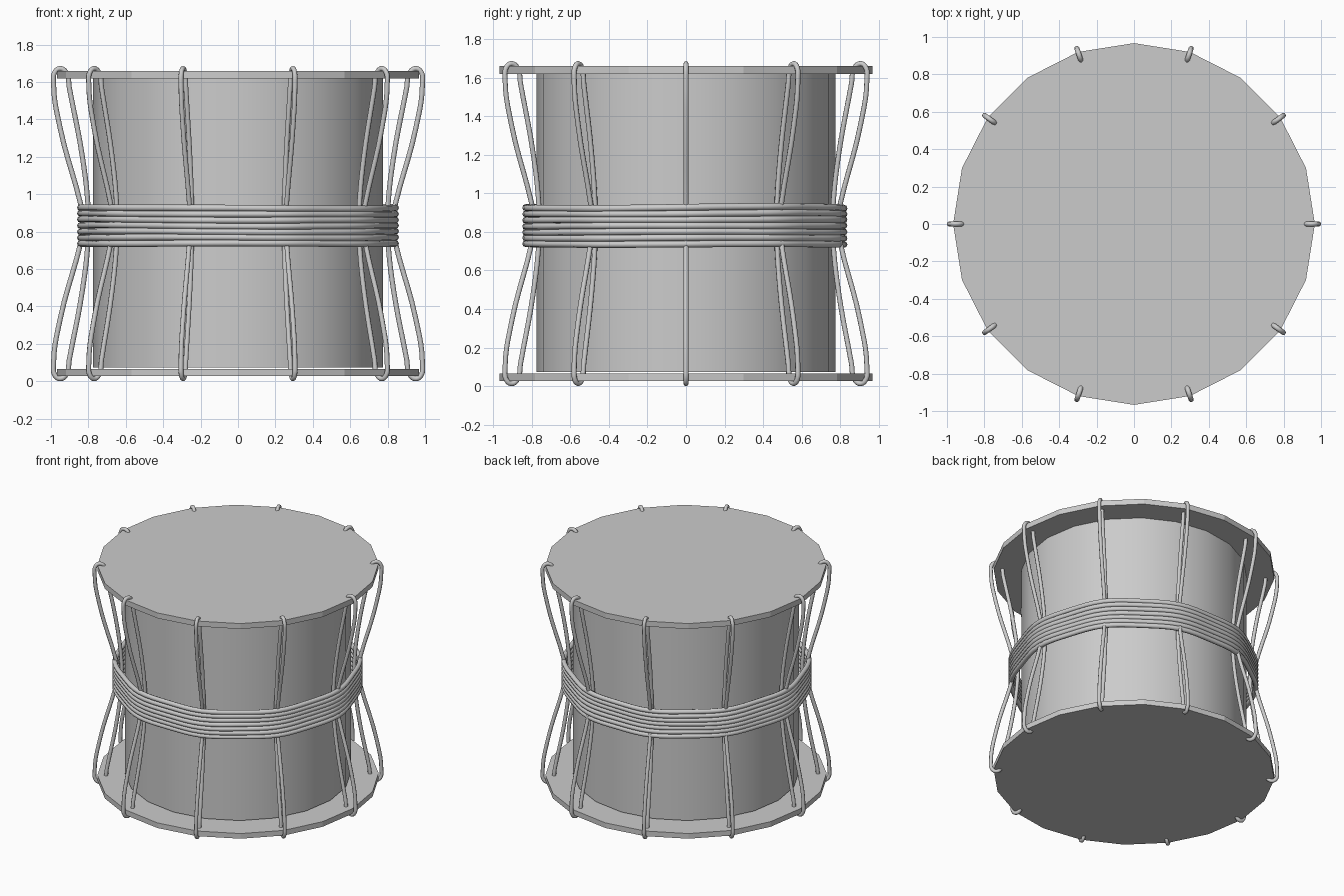
import bpy
from math import sin, cos, pi, radians

if "Cube" in bpy.data.objects:
    bpy.data.objects.remove(bpy.data.objects["Cube"])

MID = 0.843          # mirror height of the drum
ROPES = 10


def disc(name, radius, z0, z1, sides, smooth=False):
    bpy.ops.mesh.primitive_cylinder_add(vertices=sides, radius=radius, depth=z1 - z0,
                                        location=(0, 0, (z0 + z1) / 2))
    ob = bpy.context.object
    ob.name = name
    if smooth:
        bpy.ops.object.shade_smooth_by_angle(angle=radians(30))
    return ob


def rope(name, points, radius, bezier):
    cu = bpy.data.curves.new(name, 'CURVE')
    cu.dimensions = '3D'
    cu.bevel_depth = radius
    cu.bevel_resolution = 2
    cu.resolution_u = 5
    sp = cu.splines.new('BEZIER' if bezier else 'POLY')
    pts = sp.bezier_points if bezier else sp.points
    pts.add(len(points) - 1)
    for p, co in zip(pts, points):
        if bezier:
            p.co = co
            p.handle_left_type = p.handle_right_type = 'AUTO'
        else:
            p.co = (*co, 1)
    sp.use_cyclic_u = True
    ob = bpy.data.objects.new(name, cu)
    bpy.context.collection.objects.link(ob)
    bpy.ops.object.select_all(action='DESELECT')
    ob.select_set(True)
    bpy.context.view_layer.objects.active = ob
    bpy.ops.object.convert(target='MESH')
    ob = bpy.context.object
    bpy.ops.object.shade_smooth()
    return ob


# shell and the two wide heads
disc("drum_shell", 0.776, 0.075, 1.62, 20, smooth=True)
disc("top_head", 0.967, 1.618, 1.659, 20)
disc("bottom_head", 0.967, 0.027, 0.066, 20)

# tension rope: one closed loop hooked over both rims, mirrored about MID
upper = [(0.802, 0.94), (0.832, 1.2), (0.902, 1.57), (0.916, 1.645), (0.948, 1.672),
         (0.978, 1.655), (0.986, 1.59), (0.95, 1.35), (0.842, 0.95)]
lower = [(r, 2 * MID - z) for r, z in reversed(upper)]
path = upper + [(0.82, MID)] + lower + [(0.80, MID)]
first = rope("tension_rope_1", [(r, 0, z) for r, z in path], 0.0135, True)
for i in range(1, ROPES):
    ob = bpy.data.objects.new(f"tension_rope_{i + 1}", first.data)
    ob.rotation_euler.z = i * 2 * pi / ROPES
    bpy.context.collection.objects.link(ob)

# waist binding: stacked turns pulled slightly outward at each tension rope
for i in range(7):
    z = 0.737 + i * 0.0315
    ring = []
    for k in range(80):
        a = 2 * pi * k / 80
        r = 0.834 + 0.009 * cos(ROPES * a)
        ring.append((r * cos(a), r * sin(a) - 0.006,
                     z + 0.004 * i / 6 * sin(2 * a + 0.5) + 0.002 * sin(3 * a + i)))
    rope(f"waist_binding_{i + 1}", ring, 0.0175, False)
